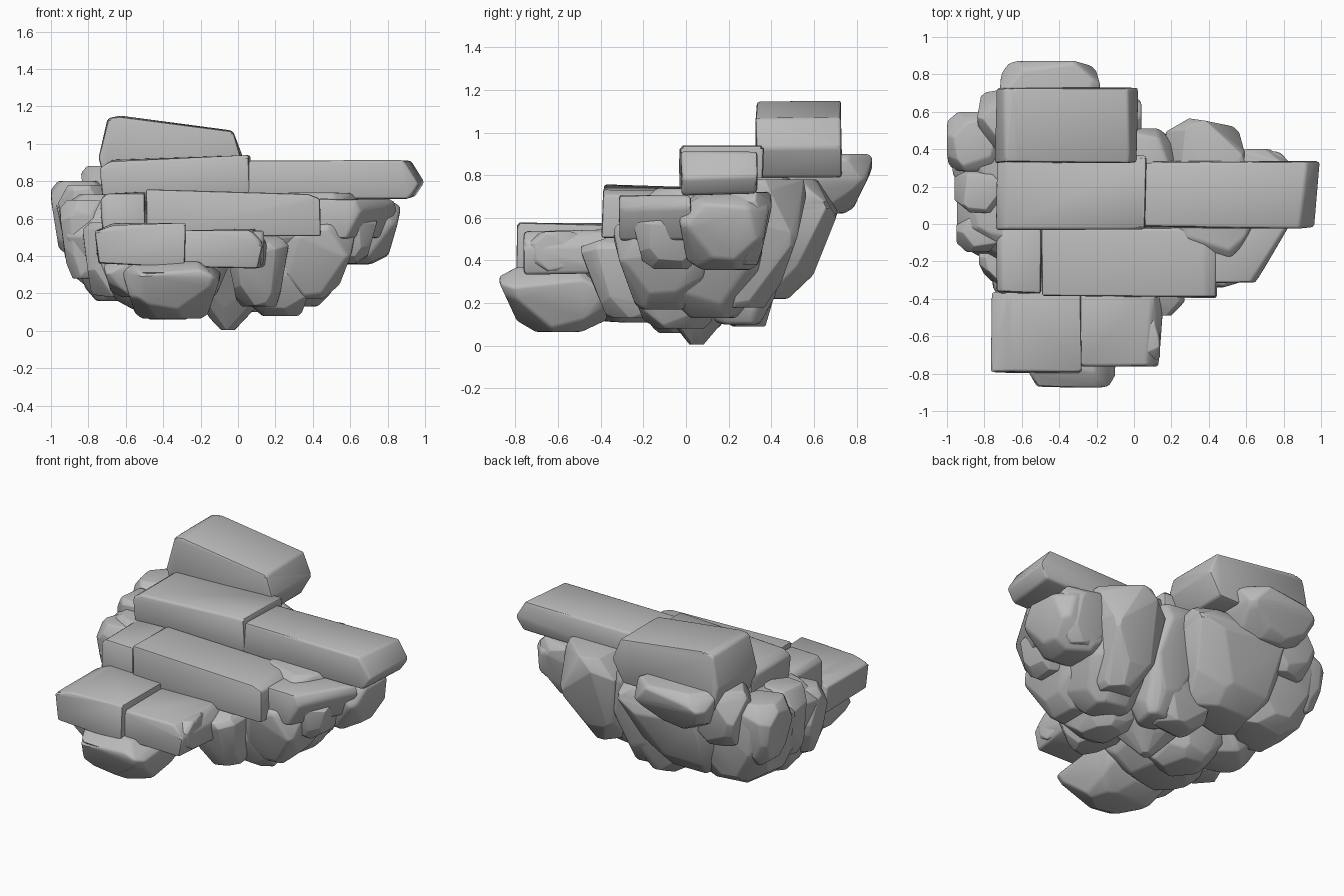
import bpy, bmesh, math, random
from mathutils import Vector
from itertools import product

random.seed(7)

if "Cube" in bpy.data.objects:
    bpy.data.objects.remove(bpy.data.objects["Cube"])

# Single stone colour
stone_grey = bpy.data.materials.new("stone_grey")
stone_grey.use_nodes = True
stone_grey.diffuse_color = (0.5, 0.5, 0.5, 1)
shader = next(n for n in stone_grey.node_tree.nodes if n.type == 'BSDF_PRINCIPLED')
shader.inputs["Base Color"].default_value = (0.5, 0.5, 0.5, 1)
shader.inputs["Roughness"].default_value = 0.9


def jitter(amount):
    return Vector([random.uniform(-amount, amount) for _ in "xyz"])


def stone(name, points, bevel, sharp):
    """Solid convex stone around the points, with worn edges."""
    bm = bmesh.new()
    for p in points:
        bm.verts.new(p)
    bmesh.ops.convex_hull(bm, input=bm.verts[:])
    loose = [v for v in bm.verts if not v.link_faces]
    bmesh.ops.delete(bm, geom=loose, context='VERTS')
    bmesh.ops.dissolve_limit(bm, angle_limit=0.1, verts=bm.verts[:], edges=bm.edges[:])
    bmesh.ops.bevel(bm, geom=bm.edges[:], offset=bevel, segments=2, profile=0.5,
                    affect='EDGES', clamp_overlap=True)
    bmesh.ops.recalc_face_normals(bm, faces=bm.faces[:])
    for f in bm.faces:
        f.smooth = True
    for e in bm.edges:
        e.smooth = e.calc_face_angle(0) < math.radians(sharp)
    mesh = bpy.data.meshes.new(name)
    bm.to_mesh(mesh)
    bm.free()
    mesh.materials.append(stone_grey)
    obj = bpy.data.objects.new(name, mesh)
    bpy.context.scene.collection.objects.link(obj)


def slab(name, profile, y0, y1, front_cut=0.0):
    """Step slab: front outline run from y0 to y1, right end cut back at the front."""
    mid = sum(x for x, z in profile) / len(profile)
    pts = []
    for (x, z), y in product(profile, (y0, y1)):
        if y == y0 and x > mid:
            x -= front_cut
        pts.append(Vector((x, y, z)) + jitter(0.008))
    stone(name, pts, 0.015, 40)


def rock(name, lo, hi, taper=0.3, foot=(0, 0)):
    """Boulder chiselled from a cube, narrowed towards its foot, fitted between two corners."""
    bm = bmesh.new()
    bmesh.ops.create_cube(bm, size=2)
    for d in product((-1, 0, 1), repeat=3):
        if sum(map(abs, d)) < 2:
            continue
        n = (Vector(d) + jitter(0.4)).normalized()
        bmesh.ops.bisect_plane(bm, geom=bm.verts[:] + bm.edges[:] + bm.faces[:],
                               plane_co=n * random.uniform(1.08, 1.32), plane_no=n,
                               clear_outer=True)
        rim = [e for e in bm.edges if e.is_boundary]
        if rim:
            bmesh.ops.holes_fill(bm, edges=rim, sides=0)
    bmesh.ops.remove_doubles(bm, verts=bm.verts[:], dist=0.12)
    pts = [v.co.copy() for v in bm.verts]
    bm.free()
    # Narrow the underside, then fit to the wanted bounds
    for p in pts:
        t = taper * max(0.0, 0.5 - p.z) / 1.5
        p.x += (foot[0] - p.x) * t
        p.y += (foot[1] - p.y) * t
    for i in range(3):
        a, b = min(p[i] for p in pts), max(p[i] for p in pts)
        for p in pts:
            p[i] = lo[i] + (p[i] - a) / (b - a) * (hi[i] - lo[i])
    stone(name, pts, 0.03, 42)


# Stair slabs, lowest to highest
slab("first_step_left", [(-.74, .36), (-.76, .54), (-.66, .57), (-.28, .57), (-.28, .34)], -.79, -.36)
slab("first_step_right", [(-.29, .34), (-.29, .54), (.1, .54), (.17, .46), (.15, .34)], -.76, -.35, .04)
slab("second_step_left", [(-.73, .5), (-.74, .7), (-.7, .73), (-.49, .74), (-.49, .5)], -.37, -.02)
slab("second_step_middle", [(-.49, .5), (-.49, .75), (.38, .73), (.44, .7), (.44, .5)], -.39, -.02)
slab("second_step_right", [(.43, .5), (.43, .71), (.83, .71), (.86, .64), (.78, .5)], -.31, .02, .2)
slab("third_step_left", [(-.73, .71), (-.74, .87), (-.68, .91), (.06, .935), (.06, .71)], -.025, .36)
slab("third_step_right", [(.05, .71), (.05, .905), (.92, .91), (.995, .79), (.94, .71)], -.02, .33, .03)
slab("top_step", [(-.72, .79), (-.74, .92), (-.70, 1.14), (-.64, 1.145), (-.03, 1.07),
                  (.02, .93), (-.06, .79)], .33, .73)

# Rocky base: large masses
rock("keel_rock", (-.5, -.35, .005), (.4, .45, .72), .88)
rock("front_rock", (-.62, -.875, .065), (-.09, -.33, .37), .3, (0, .3))
rock("front_inner_rock", (-.76, -.5, .11), (-.02, .1, .52), .35)
rock("left_rock", (-.95, -.2, .16), (-.3, .32, .73), .35, (.4, 0))
rock("left_back_rock", (-.97, .14, .22), (-.4, .61, .77), .25, (.3, -.3))
rock("back_rock", (-.72, .12, .22), (.04, .72, .78), .35, (0, -.6))
rock("right_rock", (.1, -.22, .13), (.68, .45, .74), .5, (-.5, 0))
rock("far_right_rock", (.38, -.04, .355), (.87, .39, .72), .25, (-.3, 0))
rock("far_right_front_rock", (.36, -.25, .36), (.74, .12, .64), .3)
rock("right_front_rock", (-.06, -.49, .13), (.27, .04, .51), .35, (0, .3))
rock("right_front_outer_rock", (.18, -.34, .17), (.63, .12, .57), .4, (-.3, .2))
rock("back_right_rock", (.17, .12, .18), (.59, .565, .78), .45, (-.3, -.6))
rock("back_middle_rock", (-.14, .08, .1), (.24, .515, .79), .4, (0, -.5))
rock("back_corner_rock", (.45, .1, .38), (.82, .4, .72), .3, (-.4, -.3))

# Smaller stones wedged around the edges
rock("back_ledge_stone", (-.72, .42, .62), (-.18, .875, .9), .3, (0, -.5))
rock("back_ledge_side_stone", (-.84, .4, .52), (-.45, .72, .88), .3)
rock("left_outer_stone", (-1.0, .28, .4), (-.68, .6, .8), .3)
rock("left_middle_stone", (-.96, .06, .34), (-.68, .29, .78), .3)
rock("left_front_stone", (-.95, -.15, .28), (-.66, .09, .7), .3)
rock("left_low_stone", (-.83, -.33, .18), (-.5, 0, .58), .3)
rock("front_chip_stone", (.03, -.73, .35), (.14, -.5, .535), .1)
rock("front_support_stone", (-.72, -.72, .18), (-.4, -.33, .4), .3)
rock("under_right_stone", (0, -.28, .08), (.42, .2, .4), .4)
rock("under_left_stone", (-.6, -.25, .06), (-.15, .25, .4), .4)
rock("under_back_stone", (-.32, .1, .09), (.16, .44, .4), .4)
